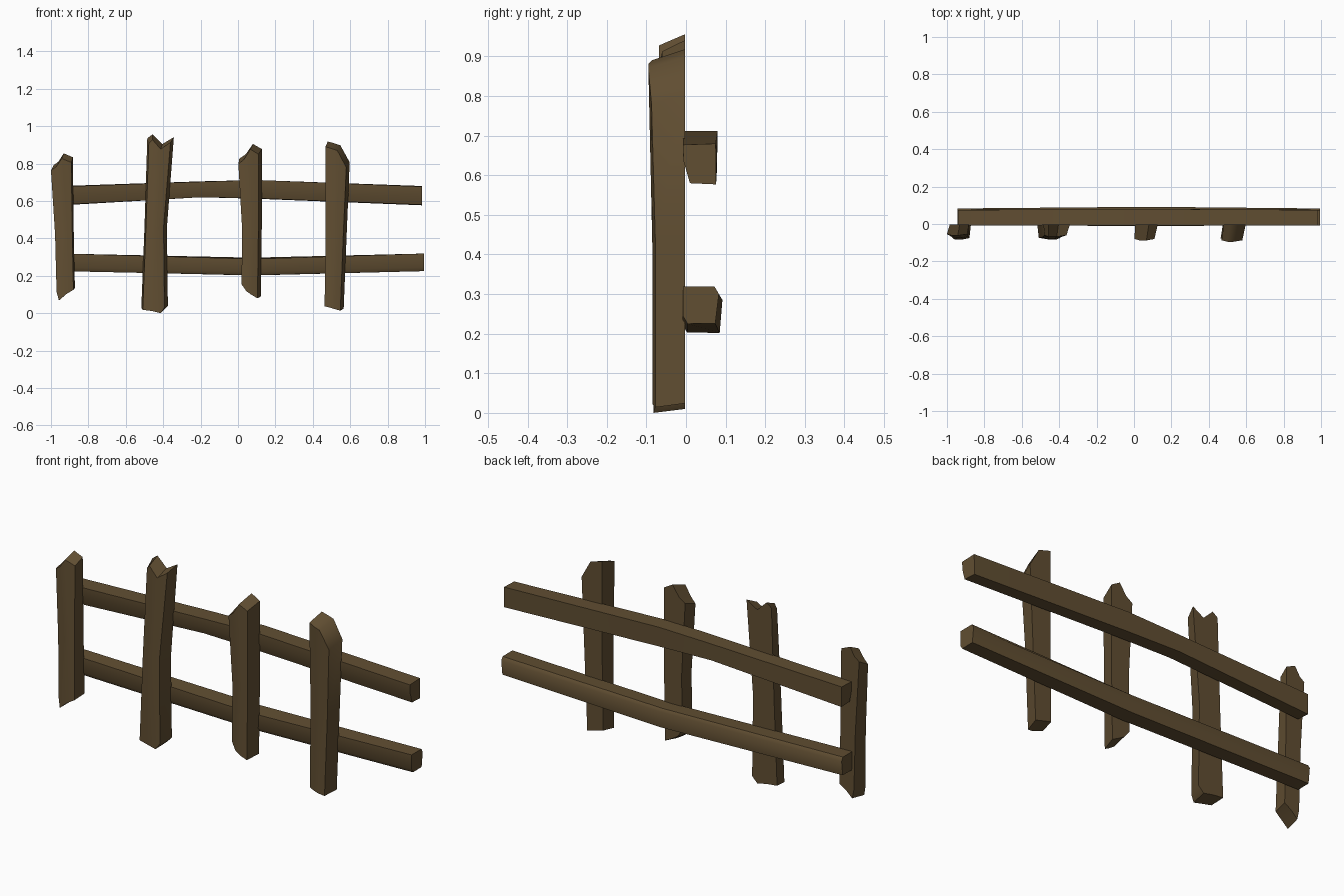
import bpy, bmesh, math

if "Cube" in bpy.data.objects:
    bpy.data.objects.remove(bpy.data.objects["Cube"])

wood = bpy.data.materials.new("dark brown wood")
wood.diffuse_color = (0.120, 0.077, 0.032, 1)
wood.use_nodes = True
wood.node_tree.nodes["Principled BSDF"].inputs["Base Color"].default_value = wood.diffuse_color


def make_object(name, rings, caps, angle):
    """Skin closed rings of points; caps lists the end faces as ring indices."""
    bm = bmesh.new()
    vs = [[bm.verts.new(p) for p in r] for r in rings]
    n = len(rings[0])
    for a, b in zip(vs, vs[1:]):
        for i in range(n):
            j = (i + 1) % n
            bm.faces.new((a[i], a[j], b[j], b[i]))
    for c in caps:
        bm.faces.new([vs[0][i] for i in c])
        bm.faces.new([vs[-1][i] for i in c])
    bmesh.ops.recalc_face_normals(bm, faces=bm.faces)
    me = bpy.data.meshes.new(name)
    bm.to_mesh(me)
    bm.free()
    me.materials.append(wood)
    ob = bpy.data.objects.new(name, me)
    bpy.context.collection.objects.link(ob)
    bpy.ops.object.select_all(action='DESELECT')
    ob.select_set(True)
    bpy.context.view_layer.objects.active = ob
    bpy.ops.object.shade_smooth_by_angle(angle=math.radians(angle))


def rail(name, stations):
    """Stations: (x, [(y, z), ...]) cross-sections along the rail."""
    rings = [[(x, y, z) for y, z in sec] for x, sec in stations]
    make_object(name, rings, [range(len(rings[0]))], 50)


def plank(name, bottom, mid, top, front_y, inset, back_in):
    """Bottom/top: 4 ragged (x, z) points; mid: left x, right x, z."""
    l, r, zm = mid
    middle = [(l + (r - l) * t, zm) for t in (0, .33, .67, 1)]
    rings = []
    for k, row in enumerate((bottom, middle, top)):
        y = front_y[k]
        dz = (0, 0, -0.028)[k]
        front, back = [], []
        for i, (x, z) in enumerate(row):
            t = i / 3
            xf = x + inset[0] * (1 - t) - inset[1] * t
            yf = y + (0.008 if i in (0, 3) else 0)
            front.append((xf, yf, z + dz))
            xb = x + back_in[0] * (1 - t) - back_in[1] * t
            back.append((xb, -0.003, z + (0.01 if k == 0 else 0)))
        rings.append(front + back[::-1])
    make_object(name, rings, [(i, i + 1, 6 - i, 7 - i) for i in range(3)], 50)


# Two bowed rails behind the planks
top_end = [(-.008, .677), (.075, .680), (.076, .577), (.010, .580), (-.006, .635)]
rail("upper_rail", [
    (-.94, top_end),
    (-.20, [(-.008, .703), (.079, .705), (.078, .620), (.008, .620), (-.008, .660)]),
    (.10, [(-.008, .712), (.080, .712), (.078, .612), (.008, .614), (-.008, .660)]),
    (.985, top_end)])
low_end = [(-.008, .319), (.072, .319), (.083, .300), (.074, .226), (.004, .225), (-.008, .245)]
rail("lower_rail", [
    (-.945, low_end),
    (.08, [(-.008, .290), (.076, .297), (.092, .285), (.085, .202), (.003, .203), (-.010, .222)]),
    (.995, low_end)])

# Four ragged planks, left to right
plank("plank_1",
      [(-.970, .115), (-.955, .068), (-.912, .103), (-.872, .125)],
      (-.978, -.878, .42),
      [(-1.00, .792), (-.970, .810), (-.937, .855), (-.883, .834)],
      (-.083, -.075, -.062), (0, .008), (.015, 0))
plank("plank_2",
      [(-.517, .018), (-.460, .012), (-.404, .000), (-.375, .030)],
      (-.500, -.380, .46),
      [(-.485, .935), (-.457, .956), (-.404, .905), (-.343, .941)],
      (-.082, -.080, -.068), (.008, .018), (0, 0))
plank("plank_3",
      [(.019, .155), (.050, .118), (.085, .098), (.122, .080)],
      (.022, .127, .45),
      [(.002, .826), (.038, .850), (.078, .905), (.127, .878)],
      (-.085, -.085, -.088), (0, .018), (.005, 0))
plank("plank_4",
      [(.463, .037), (.497, .030), (.530, .022), (.565, .014)],
      (.468, .581, .42),
      [(.468, .918), (.505, .909), (.543, .898), (.597, .807)],
      (-.085, -.085, -.095), (0, .018), (.012, 0))
